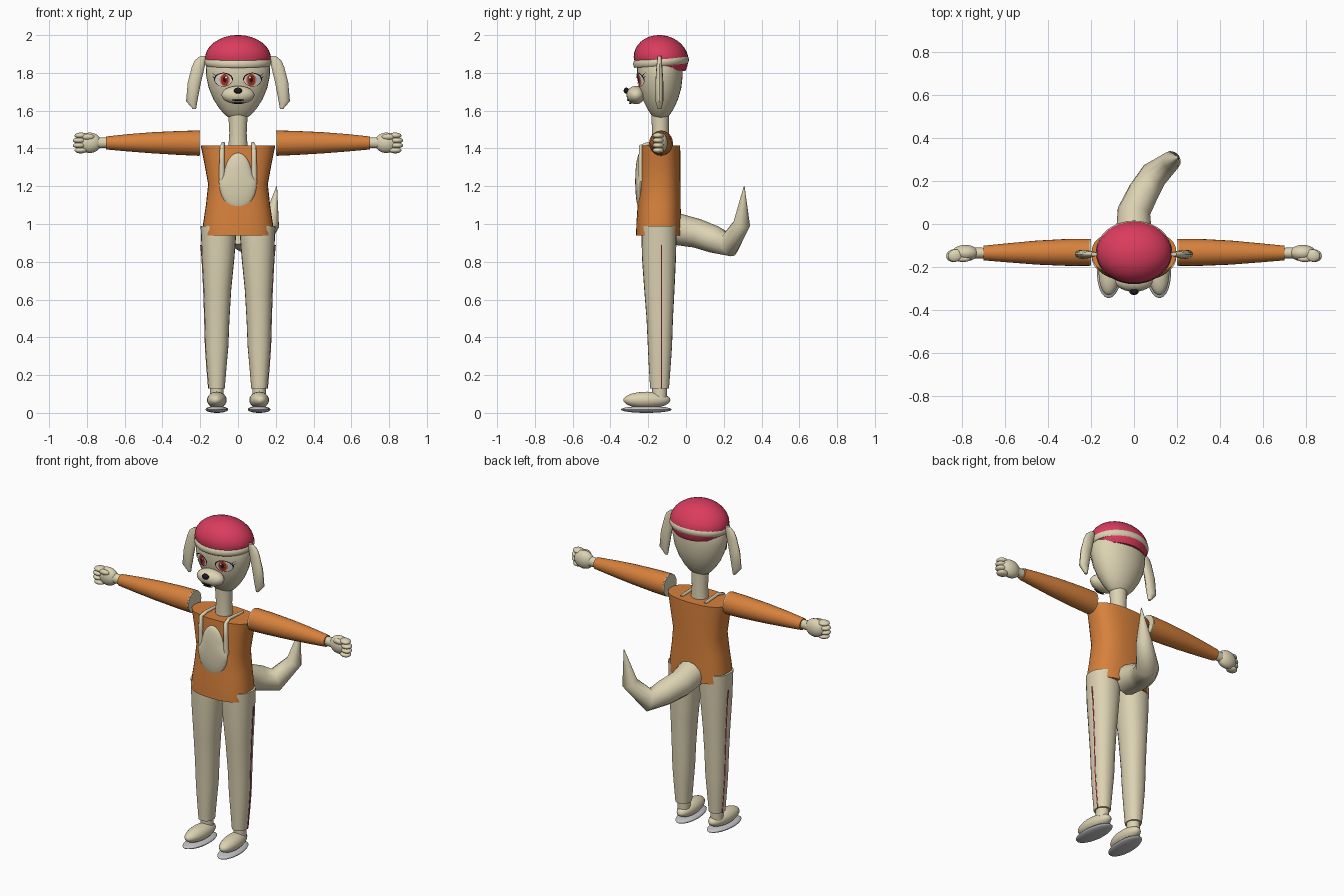
import bpy, bmesh, math
from mathutils import Matrix, Vector

if "Cube" in bpy.data.objects:
    bpy.data.objects.remove(bpy.data.objects["Cube"])


def material(name, *rgb):
    m = bpy.data.materials.new(name)
    m.use_nodes = True
    m.diffuse_color = (*rgb, 1)
    m.node_tree.nodes["Principled BSDF"].inputs["Base Color"].default_value = (*rgb, 1)
    return m


FUR = material("cream fur", 0.72, 0.65, 0.45)
ORANGE = material("orange cloth", 0.68, 0.22, 0.045)
RED = material("crimson", 0.70, 0.045, 0.11)
GREY = material("grey sole", 0.55, 0.55, 0.57)
BLACK = material("black", 0.012, 0.01, 0.012)
WHITE = material("eye white", 0.8, 0.78, 0.8)
IRIS = material("dark red iris", 0.4, 0.03, 0.04)
GOLD = material("amber", 0.8, 0.3, 0.06)


def finish(name, bm, mat, mirror=False, fix=True):
    if fix:
        bmesh.ops.recalc_face_normals(bm, faces=bm.faces)
    me = bpy.data.meshes.new(name)
    bm.to_mesh(me)
    bm.free()
    me.polygons.foreach_set("use_smooth", [True] * len(me.polygons))
    me.set_sharp_from_angle(angle=math.radians(40))
    me.materials.append(mat)
    ob = bpy.data.objects.new(name, me)
    bpy.context.collection.objects.link(ob)
    if mirror:
        ob.modifiers.new("mirror", 'MIRROR')
    return ob


def loft(name, rings, mat, mirror=False, sides=24, power=2.0, along_x=False, shear=0):
    """Skin through rings of (height, centre a, centre b, radius a, radius b)."""
    bm = bmesh.new()
    rows = []
    for h, ca, cb, ra, rb in rings:
        row = []
        for i in range(sides):
            t = math.tau * i / sides
            c, s = math.cos(t), math.sin(t)
            a = ca + ra * math.copysign(abs(c) ** (2 / power), c)
            b = cb + rb * math.copysign(abs(s) ** (2 / power), s)
            co = (h, a, b) if along_x else (a, b, h + shear * (b - cb))
            row.append(bm.verts.new(co))
        rows.append(row)
    for lo, hi in zip(rows, rows[1:]):
        for i in range(sides):
            j = (i + 1) % sides
            bm.faces.new((lo[i], lo[j], hi[j], hi[i]))
    bm.faces.new(rows[0])
    bm.faces.new(rows[-1])
    return finish(name, bm, mat, mirror)


def ball(name, centre, radii, mat, mirror=False, turn=0, top_narrow=1.0):
    bm = bmesh.new()
    bmesh.ops.create_uvsphere(bm, u_segments=24, v_segments=14, radius=1)
    for v in bm.verts:
        if v.co.z > 0:
            v.co.x *= top_narrow
    bm.transform(Matrix.Translation(centre) @ Matrix.Rotation(turn, 4, 'Z')
                 @ Matrix.Diagonal((*radii, 1)))
    return finish(name, bm, mat, mirror)


def tube(name, points, mat, mirror=False):
    """Bent tube through (x, y, z, radius) points."""
    cu = bpy.data.curves.new(name, 'CURVE')
    cu.dimensions = '3D'
    cu.bevel_depth = 1
    cu.bevel_resolution = 4
    cu.use_fill_caps = True
    sp = cu.splines.new('POLY')
    sp.points.add(len(points) - 1)
    for p, (x, y, z, r) in zip(sp.points, points):
        p.co = (x, y, z, 1)
        p.radius = r
    sp.use_smooth = True
    cu.materials.append(mat)
    ob = bpy.data.objects.new(name, cu)
    bpy.context.collection.objects.link(ob)
    if mirror:
        ob.modifiers.new("mirror", 'MIRROR')
    return ob


# Head, neck and muzzle
HEAD = [(1.555, 0, -.135, .035, .025), (1.575, 0, -.135, .066, .047),
        (1.61, 0, -.135, .098, .07), (1.66, 0, -.136, .13, .094),
        (1.72, 0, -.137, .155, .112), (1.78, 0, -.138, .168, .12),
        (1.83, 0, -.138, .17, .121), (1.88, 0, -.137, .15, .115)]
loft("head", HEAD, FUR, sides=32)
loft("neck", [(1.38, 0, -.135, .053, .048), (1.48, 0, -.135, .046, .044),
              (1.6, 0, -.137, .052, .048)], FUR)
ball("muzzle", (0, -.265, 1.683), (.087, .05, .048), FUR)
ball("nose", (0, -.316, 1.706), (.022, .014, .016), BLACK)
ball("upper_mouth", (0, -.308, 1.656), (.032, .005, .004), BLACK)
ball("lower_mouth", (0, -.295, 1.64), (.032, .008, .004), BLACK)


# Eyes: thin patches that follow the head surface
def head_y(x, z):
    for a, b in zip(HEAD, HEAD[1:]):
        if a[0] <= z <= b[0]:
            f = (z - a[0]) / (b[0] - a[0])
            cy, rx, ry = (a[k] + f * (b[k] - a[k]) for k in (2, 3, 4))
            return cy - ry * math.sqrt(max(0, 1 - (x / rx) ** 2))


def patch(name, shape, lift, mat, nu=24, nv=4):
    bm = bmesh.new()
    grid = []
    for i in range(nu + 1):
        row = []
        for j in range(nv + 1):
            x, z = shape(i / nu, j / nv)
            row.append(bm.verts.new((x, head_y(x, z) - lift, z)))
        grid.append(row)
    for i in range(nu):
        for j in range(nv):
            bm.faces.new((grid[i][j], grid[i][j + 1], grid[i + 1][j + 1], grid[i + 1][j]))
    bmesh.ops.remove_doubles(bm, verts=bm.verts, dist=1e-5)
    bm.normal_update()
    for f in bm.faces:
        if f.normal.y > 0:
            f.normal_flip()
    finish(name, bm, mat, True, fix=False)


def oval(cx, cz, rx, rz, start=0.0, end=math.tau, inner=0.0):
    def shape(u, v):
        t = start + u * (end - start)
        k = inner + v * (1 - inner)
        return cx + rx * k * math.cos(t), cz + rz * k * math.sin(t)
    return shape


patch("eye_white", oval(.077, 1.763, .046, .033), .003, WHITE)
patch("eye_iris_rim", oval(.07, 1.763, .028, .033), .005, GOLD)
patch("eye_iris", oval(.07, 1.763, .021, .031), .0065, IRIS)
patch("eye_pupil", oval(.07, 1.765, .009, .016), .008, BLACK)
patch("eye_glint", oval(.063, 1.776, .005, .006), .0095, WHITE)
patch("upper_lash", oval(.077, 1.763, .051, .038, -.1, math.pi, .87), .008, BLACK)
patch("lower_lash", oval(.077, 1.763, .048, .035, math.pi, math.tau, .94), .007, BLACK)
for n, (x, z) in enumerate([(.125, 1.77), (.12, 1.782)]):
    patch(f"lash_flick_{n + 1}",
          lambda u, v, x=x, z=z: (x + .018 * u, z + .02 * u + .006 * v * (1 - u)),
          .007, BLACK, 4, 1)

# Ears
loft("ear", [(1.608, .23, -.14, .008, .009), (1.65, .245, -.141, .03, .021),
             (1.75, .231, -.141, .035, .021), (1.83, .211, -.141, .034, .016),
             (1.865, .2, -.14, .03, .013), (1.89, .185, -.14, .014, .009)],
     FUR, True, sides=12)

# Cap and its rolled band
cap = [(1.818, 0, -.132, .15, .128), (1.84, 0, -.132, .165, .138)]
for k in range(9):
    t = k / 8 * math.radians(86)
    cap.append((1.875 + .125 * math.sin(t), 0, -.132,
                .175 * math.cos(t), .145 * math.cos(t)))
loft("cap", cap, RED, sides=32, shear=-.06)

bm = bmesh.new()
rows = []
for i in range(40):
    t = math.tau * i / 40
    row = []
    for k in range(10):
        a = math.tau * k / 10
        r = .165 + .013 * math.cos(a)
        y = r * .83 * math.sin(t)
        row.append(bm.verts.new((r * math.cos(t), y - .132,
                                 1.858 + .021 * math.sin(a) + .08 * y)))
    rows.append(row)
for i in range(40):
    for k in range(10):
        a, b = rows[i], rows[(i + 1) % 40]
        bm.faces.new((a[k], b[k], b[(k + 1) % 10], a[(k + 1) % 10]))
finish("cap_band", bm, FUR)

# Top, belly patch and drawstrings
loft("torso", [(.94, 0, -.145, .186, .119), (1.0, 0, -.145, .185, .118),
               (1.1, 0, -.142, .17, .114), (1.21, 0, -.139, .158, .11),
               (1.32, 0, -.137, .178, .108), (1.415, 0, -.136, .197, .105)],
     ORANGE, sides=32, power=2.5)
ball("belly_patch", (0, -.243, 1.225), (.1, .026, .152), FUR, top_narrow=.78)
tube("drawstring", [(.085, -.235, 1.225, .017), (.085, -.238, 1.33, .014),
                    (.084, -.238, 1.41, .012), (.078, -.2, 1.425, .01),
                    (.08, -.07, 1.417, .008)], FUR, True)

# Sleeves, wrists and hands
loft("sleeve", [(.206, -.132, 1.428, .063, .067), (.3, -.132, 1.429, .063, .064),
                (.45, -.133, 1.43, .056, .056), (.58, -.134, 1.43, .045, .046),
                (.7, -.135, 1.429, .034, .034)], ORANGE, True, along_x=True)
loft("shoulder_cap", [(.2, -.132, 1.428, .062, .066), (.207, -.132, 1.428, .062, .066)],
     FUR, True, along_x=True)
loft("wrist", [(.69, -.135, 1.43, .024, .026), (.75, -.135, 1.43, .026, .03)],
     FUR, True, along_x=True)
ball("palm", (.785, -.135, 1.43), (.062, .038, .054), FUR, True)
for n in range(4):
    ball(f"finger_{n + 1}", (.832 + .008 * (n in (1, 2)), -.147, 1.39 + .026 * n),
         (.034, .029, .016), FUR, True, turn=-.25)
ball("thumb", (.795, -.163, 1.462), (.034, .014, .016), FUR, True)

# Legs with a thin side stripe
LEG = [(.13, .113, -.14, .043, .05), (.25, .113, -.139, .053, .058),
       (.35, .112, -.138, .061, .064), (.5, .111, -.139, .066, .07),
       (.65, .109, -.141, .073, .08), (.82, .105, -.143, .086, .09),
       (.99, .102, -.143, .096, .094)]
loft("leg", LEG, FUR, True, power=2.2)
loft("leg_stripe", [(min(z, .89), x + rx - .001, -.13, .0035, .0035)
                    for z, x, y, rx, ry in LEG], RED, True, sides=6)

# Ankles, feet and soles
loft("ankle", [(.08, .112, -.14, .036, .038), (.145, .112, -.14, .036, .04)], FUR, True)
ball("foot", (.112, -.207, .068), (.052, .125, .044), FUR, True, turn=.06)
ball("sole", (.112, -.21, .018), (.06, .135, .018), GREY, True, turn=.06)

# Tail
tube("tail", [(0, -.06, .975, .085), (0, .06, .95, .077), (.045, .15, .918, .072),
              (.095, .23, .892, .066), (.175, .295, 1.0, .046),
              (.205, .308, 1.2, .002)], FUR)
